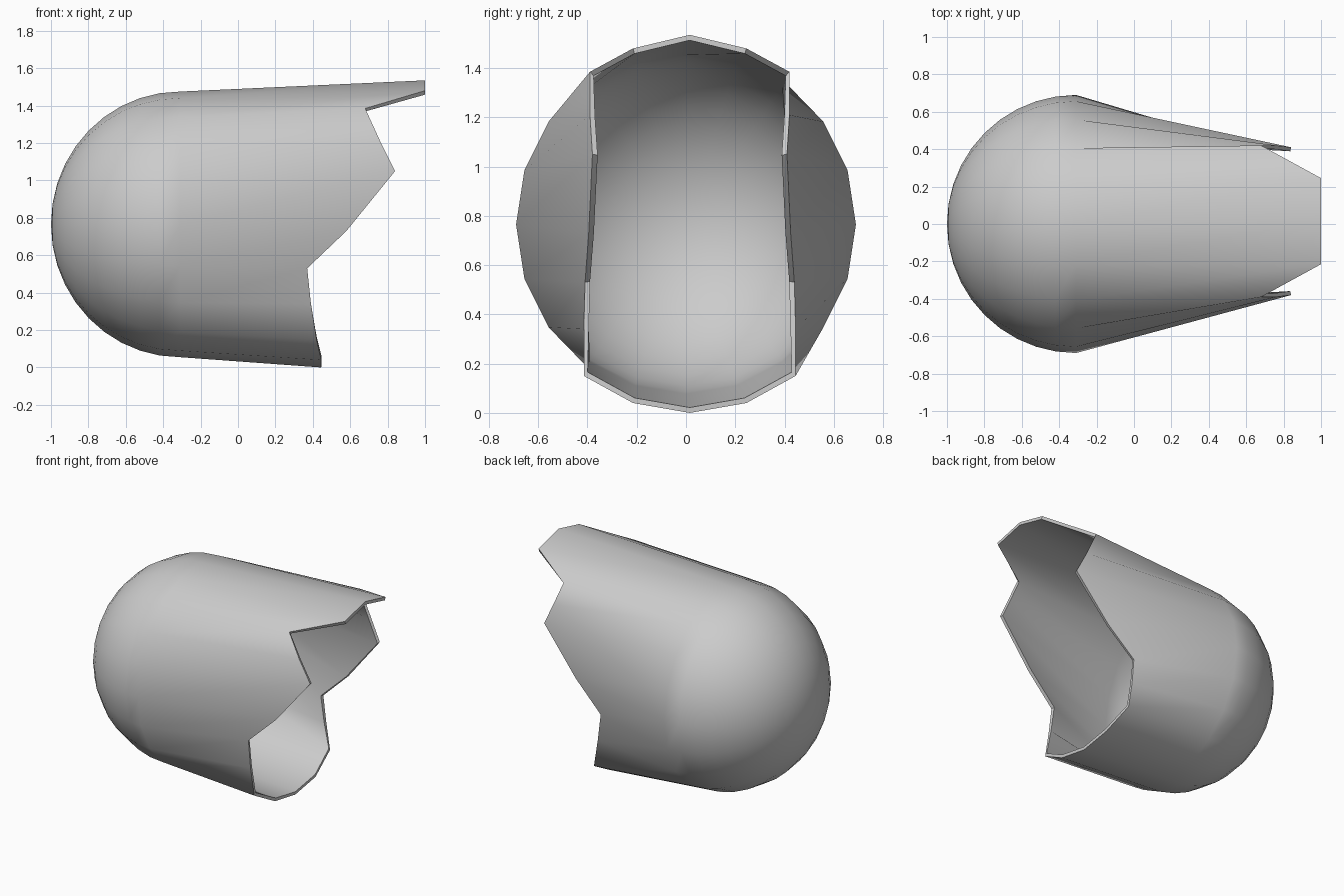
import bpy, bmesh
from math import sin, cos, pi, radians

if "Cube" in bpy.data.objects:
    bpy.data.objects.remove(bpy.data.objects["Cube"])

SIDES, RINGS = 20, 10
CX, CZ = -0.31, 0.765          # dome centre
RX, RY, RZ = 0.69, 0.69, 0.71  # dome radii

# Ragged rim from top to bottom: x, half width, z
rim_profile = [
    (1.00, 0.00, 1.535), (1.00, 0.23, 1.48), (0.68, 0.405, 1.385),
    (0.76, 0.405, 1.21), (0.84, 0.395, 1.05), (0.58, 0.41, 0.73),
    (0.37, 0.425, 0.53), (0.39, 0.43, 0.34), (0.42, 0.43, 0.15),
    (0.445, 0.23, 0.04), (0.445, 0.00, 0.0),
]

bm = bmesh.new()


def ring_verts(points):
    return [bm.verts.new(p) for p in points]


def bridge(a, b):
    for i in range(SIDES):
        j = (i + 1) % SIDES
        bm.faces.new((a[i], a[j], b[j], b[i]))


# Rounded closed end
pole = bm.verts.new((CX - RX, 0, CZ))
rings = []
for r in range(1, RINGS + 1):
    t = r / RINGS * pi / 2
    rings.append(ring_verts(
        (CX - RX * cos(t),
         RY * sin(t) * sin(2 * pi * k / SIDES),
         CZ + RZ * sin(t) * cos(2 * pi * k / SIDES)) for k in range(SIDES)))
for i in range(SIDES):
    bm.faces.new((pole, rings[0][(i + 1) % SIDES], rings[0][i]))

# Tapering walls running out to the ragged rim, mirrored about y
half = SIDES // 2
rim = []
for k in range(SIDES):
    x, w, z = rim_profile[k if k <= half else SIDES - k]
    rim.append((x, (w if k <= half else -w) + 0.015, z))
rings.append(ring_verts(rim))
for a, b in zip(rings, rings[1:]):
    bridge(a, b)

# Make the normals point away from the inside
bmesh.ops.recalc_face_normals(bm, faces=bm.faces)
bm.normal_update()
if pole.link_faces[0].normal.x > 0:
    bmesh.ops.reverse_faces(bm, faces=bm.faces)

mesh = bpy.data.meshes.new("broken_shell")
bm.to_mesh(mesh)
bm.free()
shell = bpy.data.objects.new("broken_shell", mesh)
bpy.context.collection.objects.link(shell)
bpy.context.view_layer.objects.active = shell
shell.select_set(True)

# Thin wall, thickened inwards
wall = shell.modifiers.new("wall", 'SOLIDIFY')
wall.thickness = 0.022
wall.offset = -1
bpy.ops.object.modifier_apply(modifier=wall.name)
bpy.ops.object.shade_smooth_by_angle(angle=radians(45))
